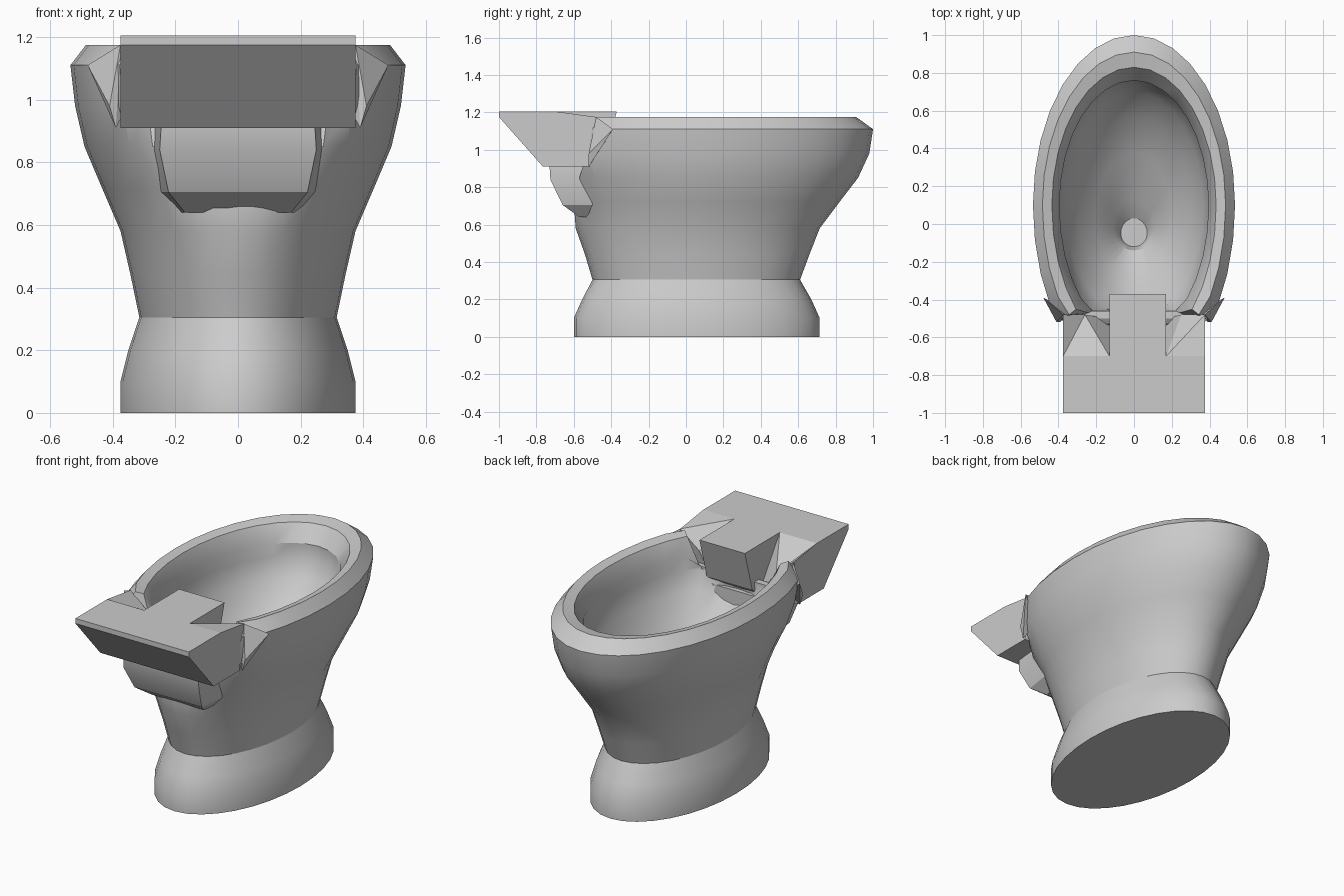
import bpy, bmesh, math

cube = bpy.data.objects.get("Cube")
if cube:
    bpy.data.objects.remove(cube)

# One ceramic material
ceramic = bpy.data.materials.new("grey ceramic")
ceramic.use_nodes = True
GREY = (0.6, 0.6, 0.6, 1)
ceramic.diffuse_color = GREY
ceramic.node_tree.nodes["Principled BSDF"].inputs["Base Color"].default_value = GREY


def finish(name, bm, angle=30):
    bmesh.ops.recalc_face_normals(bm, faces=bm.faces[:])
    me = bpy.data.meshes.new(name)
    bm.to_mesh(me)
    bm.free()
    me.materials.append(ceramic)
    ob = bpy.data.objects.new(name, me)
    bpy.context.collection.objects.link(ob)
    bpy.ops.object.select_all(action='DESELECT')
    ob.select_set(True)
    bpy.context.view_layer.objects.active = ob
    bpy.ops.object.shade_smooth_by_angle(angle=math.radians(angle))
    return ob


def loft(name, rings, segments=32):
    """Rings of (z, half width, widest y, back reach, front reach, y limit)."""
    bm = bmesh.new()
    loops = []
    for z, hx, cy, reach_pos, reach_neg, limit in rings:
        loop = []
        for i in range(segments):
            a = 2 * math.pi * i / segments
            x, s = hx * math.cos(a), math.sin(a)
            y = cy + s * (reach_pos if s > 0 else reach_neg)
            zz = z
            if y <= limit:
                y = limit
                if abs(x) < 0.33:      # rim opens where the tank joins
                    zz = min(z, 1.0)
            loop.append(bm.verts.new((x, y, zz)))
        loops.append(loop)
    for a, b in zip(loops, loops[1:]):
        for i in range(segments):
            j = (i + 1) % segments
            bm.faces.new((a[i], a[j], b[j], b[i]))
    bm.faces.new(loops[0])
    bm.faces.new(loops[-1])
    return finish(name, bm)


def solid(name, verts, faces, angle=30):
    bm = bmesh.new()
    vs = [bm.verts.new(v) for v in verts]
    for f in faces:
        bm.faces.new([vs[i] for i in f])
    return finish(name, bm, angle)


def prism(name, x0, x1, profile):
    n = len(profile)
    verts = [(x, y, z) for x in (x0, x1) for y, z in profile]
    faces = [(i, (i + 1) % n, n + (i + 1) % n, n + i) for i in range(n)]
    return solid(name, verts, faces + [tuple(range(n)), tuple(range(n, 2 * n))])


# Pedestal, bowl, rim and inner basin in one continuous loft
loft("bowl_and_pedestal", [
    (0.00, 0.375, 0.06, 0.655, 0.66, -9),
    (0.10, 0.375, 0.06, 0.655, 0.66, -9),
    (0.20, 0.350, 0.06, 0.610, 0.615, -9),
    (0.305, 0.315, 0.06, 0.550, 0.56, -9),
    (0.44, 0.343, 0.06, 0.600, 0.60, -9),
    (0.58, 0.375, 0.06, 0.655, 0.65, -9),
    (0.72, 0.435, 0.07, 0.750, 0.70, -0.60),
    (0.85, 0.490, 0.08, 0.840, 0.80, -0.57),
    (0.98, 0.520, 0.09, 0.890, 0.90, -0.53),
    (1.11, 0.535, 0.10, 0.900, 0.95, -0.50),
    (1.175, 0.485, 0.10, 0.810, 0.87, -0.48),
    (1.16, 0.435, 0.10, 0.730, 0.78, -0.47),
    (1.064, 0.395, 0.10, 0.660, 0.70, -0.46),
    (0.986, 0.395, 0.10, 0.660, 0.70, -0.46),
    (0.88, 0.365, 0.09, 0.610, 0.58, -9),
    (0.75, 0.300, 0.07, 0.500, 0.45, -9),
    (0.62, 0.200, 0.03, 0.350, 0.29, -9),
    (0.52, 0.105, -0.02, 0.160, 0.12, -9),
    (0.45, 0.070, -0.05, 0.080, 0.07, -9),
])

# Tank ledge with a slanted underside
prism("tank_ledge", -0.375, 0.375, [
    (-1, 1.205), (-1, 1.175), (-0.765, 0.91), (-0.70, 0.91), (-0.70, 1.205)])

# Tongue reaching over the bowl
prism("seat_tongue", -0.13, 0.17, [
    (-0.70, 1.205), (-0.37, 1.205), (-0.44, 0.96), (-0.50, 0.91), (-0.70, 0.91)])

# Faceted shoulders either side of the tongue
for side, name, inner, valley in ((-1, "right_shoulder", -0.13, -0.26),
                                  (1, "left_shoulder", 0.17, 0.25)):
    e = side * 0.375
    verts = [(e, -0.70, 1.205), (inner, -0.70, 1.205), (valley, -0.48, 1.08),
             (e, -0.48, 1.175), (e, -0.70, 0.91), (inner, -0.70, 0.91),
             (inner, -0.50, 0.91), (e, -0.52, 0.91)]
    top = [(0, 1, 2), (0, 2, 3)] if side < 0 else [(0, 1, 3), (1, 2, 3)]
    solid(name, verts, top + [(0, 3, 7, 4), (4, 7, 6, 5), (2, 6, 7), (3, 2, 7),
                              (1, 5, 6), (1, 6, 2), (0, 4, 5, 1)], 1)
    # Small wing closing the rim against the tank
    w = side * 0.41
    solid(name.replace("shoulder", "rim_wing"),
          [(e, -0.48, 1.175), (side * 0.48, -0.39, 1.11), (w, -0.52, 0.98),
           (side * 0.39, -0.52, 0.91), (side * 0.34, -0.46, 1.0)],
          [(0, 1, 2), (0, 2, 3), (0, 3, 4), (0, 4, 1), (1, 4, 3), (1, 3, 2)], 1)

# Block below the tank, tapering into the pedestal
sections = [(0.92, 0.245, -0.73), (0.84, 0.25, -0.725), (0.705, 0.222, -0.66), (0.64, 0.17, -0.57)]
verts, faces = [], [(0, 1, 2, 3), (12, 13, 14, 15)]
for z, hx, y in sections:
    verts += [(-hx, y, z), (hx, y, z), (hx + 0.03, -0.45, z), (-hx - 0.03, -0.45, z)]
for k in range(0, 12, 4):
    faces += [(k + i, k + (i + 1) % 4, k + 4 + (i + 1) % 4, k + 4 + i) for i in range(4)]
solid("tank_support", verts, faces, 25)
